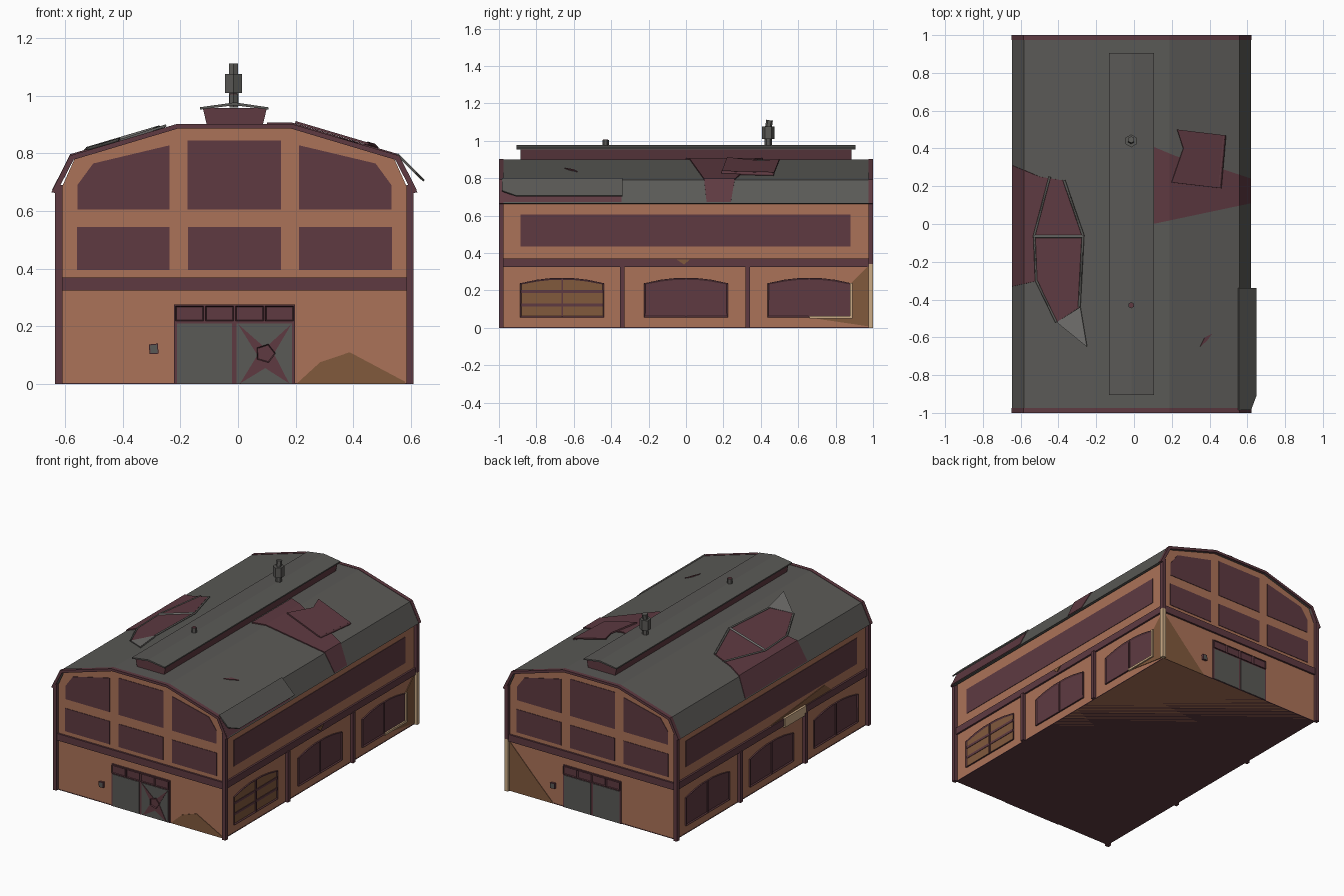
import bpy, bmesh, math
from mathutils import Vector, Matrix

cube = bpy.data.objects.get("Cube")
if cube:
    bpy.data.objects.remove(cube, do_unlink=True)

CX = -0.0125            # body centre line
WX, WY = 0.6, 0.98      # wall planes


def material(name, rgb):
    m = bpy.data.materials.new(name)
    m.use_nodes = True
    m.diffuse_color = (*rgb, 1)
    m.node_tree.nodes["Principled BSDF"].inputs["Base Color"].default_value = (*rgb, 1)
    return m


ORANGE = material("orange plaster", (0.41, 0.17, 0.098))
PURPLE = material("dark plum", (0.112, 0.042, 0.053))
GREY = material("roof grey", (0.102, 0.1, 0.093))
PALE = material("pale grey", (0.16, 0.157, 0.15))
BROWN = material("brown boards", (0.22, 0.1, 0.046))
BEIGE = material("beige stone", (0.6, 0.41, 0.24))


def finish(name, bm, *mats):
    me = bpy.data.meshes.new(name)
    bm.to_mesh(me)
    bm.free()
    for m in mats:
        me.materials.append(m)
    ob = bpy.data.objects.new(name, me)
    bpy.context.collection.objects.link(ob)
    return ob


def prism(name, pts, axis, a, b, mat, pane=None, inset=0.0, depth=0.006):
    """Extrude a flat outline from a to b; optionally sink a pane into end b."""
    put = {'x': lambda p, t: (t, *p), 'y': lambda p, t: (p[0], t, p[1]),
           'z': lambda p, t: (*p, t)}[axis]
    bm = bmesh.new()
    low = [bm.verts.new(put(p, a)) for p in pts]
    top = [bm.verts.new(put(p, b)) for p in pts]
    bm.faces.new(low)
    end = bm.faces.new(top)
    for i in range(len(pts)):
        j = (i + 1) % len(pts)
        bm.faces.new((low[i], low[j], top[j], top[i]))
    bmesh.ops.recalc_face_normals(bm, faces=bm.faces)
    if pane:
        bmesh.ops.inset_region(bm, faces=[end], thickness=inset, depth=-depth)
        end.material_index = 1
    return finish(name, bm, mat, pane or mat)


def rect(p0, p1, q0, q1):
    return [(p0, q0), (p1, q0), (p1, q1), (p0, q1)]


def box(name, x, y, z, mat):
    return prism(name, rect(*x, *y), 'z', *z, mat)


def arch(u, z):
    """Mirror a half profile given from the eave to the ridge about the centre."""
    half = list(zip(u, z))
    return [(CX - p, q) for p, q in half] + [(CX + p, q) for p, q in reversed(half)]


def roof_z(x):
    u = abs(x - CX)
    if u < 0.2:
        return 0.9
    return 0.9 - (u - 0.2) * 0.297 if u < 0.57 else 0.79 - (u - 0.57) * 1.98


def solidify(ob, t):
    mod = ob.modifiers.new("thickness", 'SOLIDIFY')
    mod.thickness = t
    mod.offset = -1


def plate(name, pts, mat, t=0.008):
    bm = bmesh.new()
    f = bm.faces.new([bm.verts.new(p) for p in pts])
    f.normal_update()
    if f.normal.z < 0:
        f.normal_flip()
    ob = finish(name, bm, mat)
    solidify(ob, t)


def roof_patch(name, pts, mat, h=0.007):
    """Thin sheet following the folded roof."""
    bm = bmesh.new()
    f = bm.faces.new([bm.verts.new((x, y, 0)) for x, y in pts])
    f.normal_update()
    if f.normal.z < 0:
        f.normal_flip()
    for u in (-0.57, -0.2, 0.2, 0.57):
        bmesh.ops.bisect_plane(bm, geom=bm.verts[:] + bm.edges[:] + bm.faces[:],
                               plane_co=(CX + u, 0, 0), plane_no=(1, 0, 0))
    for v in bm.verts:
        v.co.z = roof_z(v.co.x) + h
    solidify(finish(name, bm, mat), h)


def rim(name, pts, mat, r=0.007):
    cu = bpy.data.curves.new(name, 'CURVE')
    cu.dimensions = '3D'
    cu.bevel_depth, cu.bevel_resolution = r, 0
    sp = cu.splines.new('POLY')
    sp.points.add(len(pts) - 1)
    for p, (x, y) in zip(sp.points, pts):
        p.co = (x, y, roof_z(x) + 0.006, 1)
    cu.materials.append(mat)
    bpy.context.collection.objects.link(bpy.data.objects.new(name, cu))


def drum(name, x, y, z0, z1, r, mat, tilt=0.0):
    bm = bmesh.new()
    bmesh.ops.create_cone(bm, cap_ends=True, segments=6, radius1=r, radius2=r, depth=z1 - z0,
                          matrix=Matrix.Translation((x, y, (z0 + z1) / 2)) @ Matrix.Rotation(tilt, 4, 'X'))
    finish(name, bm, mat)


# Main body, floor and roof shell
body = arch((WX, WX, 0.555, 0.195), (0, 0.68, 0.78, 0.888))
prism("walls", body, 'y', -WY, WY, ORANGE)
box("floor", (CX - 0.602, CX + 0.602), (-0.982, 0.982), (0, 0.004), PURPLE)
outer = arch((0.633, 0.57, 0.2), (0.665, 0.79, 0.9))
inner = arch((0.618, 0.558, 0.197), (0.662, 0.778, 0.886))
prism("roof", outer + inner[::-1], 'y', -0.99, 0.99, GREY)
trim = arch((0.635, 0.572, 0.2), (0.665, 0.792, 0.902))
for f in (-1, 1):
    prism("gable_trim", trim + inner[::-1], 'y', f * 0.975, f, PURPLE)

# Corner posts, side posts and belt
for s in (-1, 1):
    for f in (-1, 1):
        x, y = sorted((CX + s * 0.597, CX + s * 0.622)), sorted((f * 0.975, f))
        broken = s == 1 and f == 1
        box("corner_post", x, y, (0.34 if broken else 0, 0.69), PURPLE)
        if broken:
            box("bare_corner", x, y, (0, 0.34), BEIGE)
    wall = CX + s * WX
    for y in (-0.34, 0.33):
        box("side_post", sorted((wall, wall + s * 0.02)), (y - 0.012, y + 0.012), (0, 0.33), PURPLE)
    box("side_belt", sorted((wall, wall + s * 0.012)), (-WY, WY), (0.325, 0.37), PURPLE)

    # Side windows
    prism("clerestory_window", rect(-0.885, 0.88, 0.435, 0.605), 'x', wall, wall + s * 0.003, PURPLE)
    for yc in (-0.6625, 0, 0.66):
        boarded = s == 1 and yc < 0
        pts = [(yc - 0.225, 0.055), (yc + 0.225, 0.055)]
        pts += [(yc + 0.225 * k, 0.268 - 0.03 * k * k) for k in (1, 0.6, 0.25, -0.25, -0.6, -1)]
        prism("arched_window", pts, 'x', wall, wall + s * 0.009, PURPLE,
              BROWN if boarded else PURPLE, 0.01)
        box("mullion", sorted((wall, wall + s * 0.009)), (yc - 0.004, yc + 0.004), (0.06, 0.265), PURPLE)
        if boarded:
            for z in (0.115, 0.185):
                box("board_gap", (wall, wall + 0.006), (yc - 0.22, yc + 0.22), (z, z + 0.016), PURPLE)

# Gable ends: the back repeats the front turned half round
for f in (-1, 1):
    def panel(name, pts, a, b, mat, **kw):
        return prism(name, [(CX - f * p, q) for p, q in pts], 'y', f * (WY + a), f * (WY + b), mat, **kw)

    panel("gable_belt", rect(-0.6, 0.6, 0.325, 0.37), 0, 0.012, PURPLE)
    for k in (-1, 0, 1):
        panel("lower_window", rect(k * 0.386 - 0.161, k * 0.386 + 0.161, 0.395, 0.545), 0, 0.003, PURPLE)
    panel("centre_window", rect(-0.162, 0.162, 0.605, 0.845), 0, 0.003, PURPLE)
    for k in (-1, 1):
        panel("slanted_window", [(k * u, z) for u, z in ((0.225, 0.605), (0.545, 0.605), (0.545, 0.69),
                                                        (0.49, 0.765), (0.225, 0.828))], 0, 0.003, PURPLE)
    # Double door with transom lights
    panel("door_frame", rect(-0.21, 0.21, 0, 0.275), 0, 0.006, PURPLE)
    for k in (-1, 1):
        panel("door_leaf", rect(*sorted((k * 0.008, k * 0.2)), 0.002, 0.21), 0, 0.009, GREY)
    for k in range(4):
        u = -0.205 + k * 0.104
        panel("transom_light", rect(u, u + 0.098, 0.218, 0.27), 0, 0.014, PURPLE,
              pane=PURPLE, inset=0.005)
    panel("wall_box", [(-0.295, 0.103), (-0.263, 0.105), (-0.266, 0.14), (-0.296, 0.137)], 0, 0.015, PURPLE,
          pane=GREY, inset=0.005, depth=0)
    if f == -1:
        # Broken right leaf and bare plaster
        panel("door_crack", [(0.012, 0.208), (0.107, 0.125), (0.198, 0.208), (0.137, 0.105), (0.19, 0.002),
                             (0.107, 0.055), (0.02, 0.002), (0.08, 0.1)], 0.008, 0.012, PURPLE)
        ring = [(0.107 + 0.036 * math.sin(i * math.tau / 5 + 0.3),
                 0.106 + 0.034 * math.cos(i * math.tau / 5 + 0.3)) for i in range(5)]
        panel("door_hole", ring, 0.008, 0.018, PURPLE, pane=PURPLE, inset=0.004)
        panel("bare_patch", [(0.215, 0), (0.297, 0.075), (0.4, 0.11), (0.592, 0.008), (0.592, 0)], 0, 0.003, BROWN)
    else:
        panel("bare_patch", [(-0.6, 0), (-0.28, 0), (-0.43, 0.15), (-0.6, 0.325)], 0, 0.003, BROWN)

# Bare plaster and broken edges on the sides
X1, X0 = CX + WX, CX - WX
prism("side_bare_patch", [(0.655, 0.055), (0.975, 0.008), (0.975, 0.33), (0.885, 0.24), (0.885, 0.055)],
      'x', X1, X1 + 0.004, BROWN)
box("broken_sill", (X1, X1 + 0.013), (0.66, 0.89), (0.05, 0.063), BEIGE)
box("broken_jamb", (X1, X1 + 0.013), (0.877, 0.89), (0.063, 0.24), BEIGE)
prism("belt_chip", [(-0.05, 0.365), (0.02, 0.365), (-0.01, 0.338)], 'x', X1, X1 + 0.018, BROWN)
prism("belt_bare_patch", [(0.02, 0.37), (-0.62, 0.37), (-0.55, 0.425), (-0.3, 0.4)], 'x', X0, X0 - 0.004, BROWN)
box("broken_belt", (X0 - 0.018, X0), (-0.34, -0.12), (0.315, 0.375), BEIGE)

# Ridge lantern
prism("lantern_body", [(-0.108, 0.898), (0.086, 0.898), (0.1, 0.957), (-0.122, 0.957)], 'y', -0.885, 0.885, PURPLE)
prism("lantern_cap", [(-0.132, 0.952), (CX, 0.967), (0.105, 0.952), (0.105, 0.96), (CX, 0.977), (-0.132, 0.96)],
      'y', -0.905, 0.905, GREY)
drum("chimney_base", -0.015, 0.44, 0.965, 1.012, 0.019, GREY)
drum("chimney_drum", -0.015, 0.44, 1.01, 1.075, 0.034, GREY)
drum("chimney_top", -0.015, 0.443, 1.06, 1.11, 0.018, GREY, -0.15)
drum("vent", -0.015, -0.43, 0.96, 1.005, 0.017, GREY)
drum("vent_mouth", -0.015, -0.43, 1.003, 1.008, 0.014, PURPLE)

# Missing roofing and a loose sheet on the left slope
roof_patch("left_roof_gap", [(0.1, 0.0), (0.62, 0.11), (0.62, 0.24), (0.47, 0.29), (0.22, 0.36), (0.1, 0.41)], PURPLE)
loose = [(0.23, 0.5), (0.48, 0.47), (0.455, 0.19), (0.2, 0.22), (0.262, 0.4)]
plate("loose_sheet", [(x, y, roof_z(x) + 0.016) for x, y in loose], PURPLE)
rim("loose_sheet_roll", [(0.475, 0.47), (0.45, 0.19)], PURPLE, 0.013)
roof_patch("left_eave_gap", rect(0.565, 0.62, -0.995, -0.345), PURPLE)
plate("bent_eave_sheet", [(0.555, -0.985, 0.8), (0.555, -0.34, 0.8), (0.648, -0.34, 0.708),
                          (0.648, -0.91, 0.708), (0.62, -0.985, 0.735)], GREY)
roof_patch("roof_scar", [(0.35, -0.65), (0.385, -0.62), (0.415, -0.58), (0.375, -0.6)], PURPLE, 0.004)

# Torn roofing on the right slope
roof_patch("right_roof_gap", [(-0.645, 0.31), (-0.5, 0.25), (-0.37, 0.23), (-0.27, -0.06), (-0.29, -0.44),
                              (-0.41, -0.52), (-0.51, -0.3), (-0.645, -0.33)], PURPLE)
rim("torn_outer_edge", [(-0.445, 0.25), (-0.527, -0.06), (-0.517, -0.3), (-0.41, -0.52)], GREY)
rim("torn_inner_edge", [(-0.37, 0.23), (-0.27, -0.06), (-0.29, -0.44)], GREY)
rim("bare_rafter", [(-0.525, -0.065), (-0.27, -0.065)], PALE, 0.009)
plate("torn_flap", [(x, y, roof_z(x) + h) for x, y, h in
                    ((-0.41, -0.52, 0.008), (-0.285, -0.44, 0.008), (-0.25, -0.65, 0.012))], PALE)
